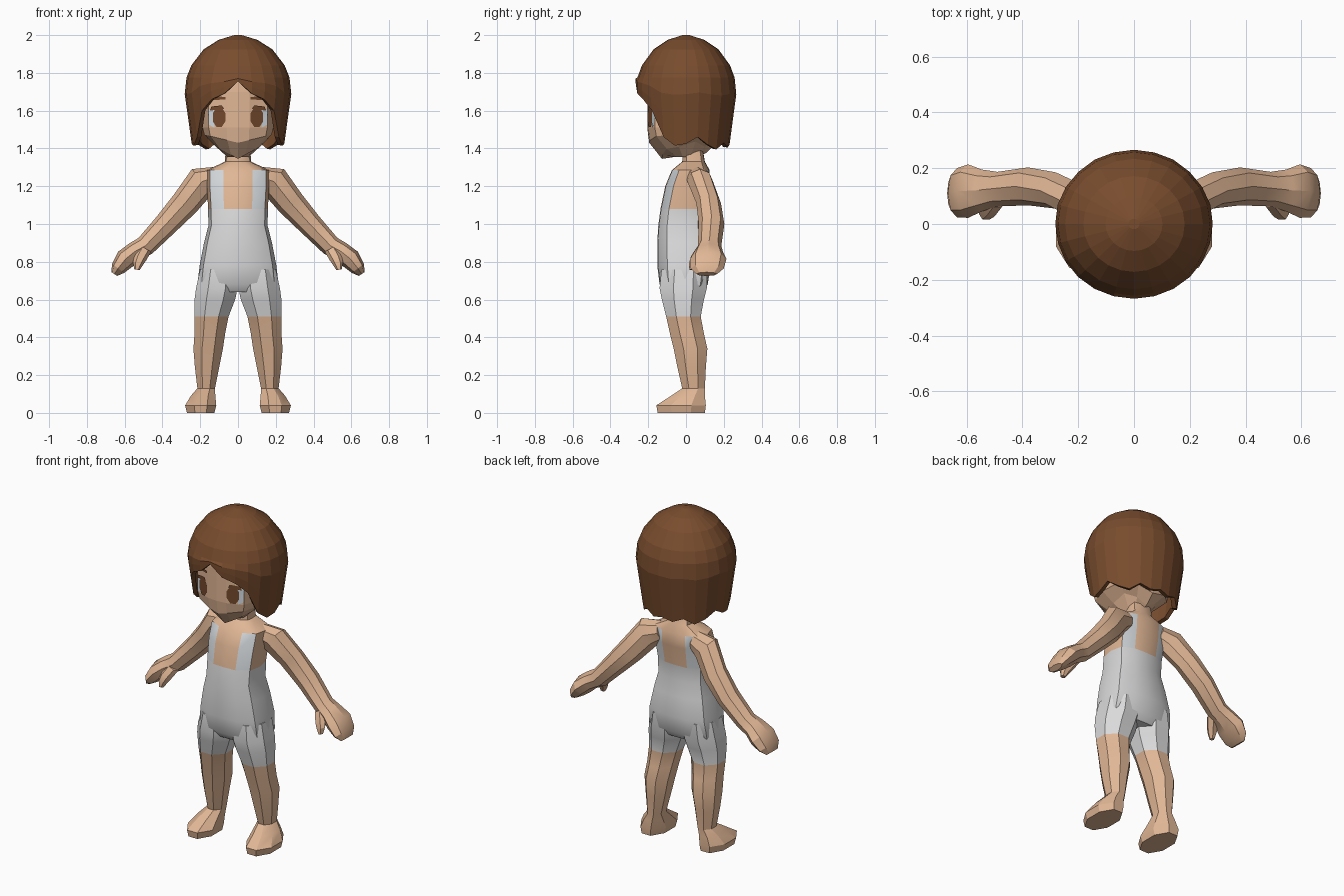
import bpy, bmesh, math
from mathutils import Vector
from mathutils.bvhtree import BVHTree

cube = bpy.data.objects.get("Cube")
if cube:
    bpy.data.objects.remove(cube)


def material(name, rgb):
    m = bpy.data.materials.new(name)
    m.use_nodes = True
    m.diffuse_color = (*rgb, 1)
    m.node_tree.nodes["Principled BSDF"].inputs["Base Color"].default_value = (*rgb, 1)
    return m


SKIN = material("skin", (0.75, 0.47, 0.30))
CLOTH = material("grey cloth", (0.70, 0.70, 0.71))
STRAP = material("strap grey", (0.64, 0.67, 0.69))
HAIR = material("brown hair", (0.19, 0.073, 0.027))
EYE = material("brown eye", (0.17, 0.065, 0.025))
WHITE = material("eye white", (0.62, 0.69, 0.74))


def make(name, bm, mats, rule=None, mirror=False, smooth=None):
    bmesh.ops.recalc_face_normals(bm, faces=bm.faces)
    if rule:
        for f in bm.faces:
            f.material_index = rule(f.calc_center_median())
    mesh = bpy.data.meshes.new(name)
    bm.to_mesh(mesh)
    bm.free()
    ob = bpy.data.objects.new(name, mesh)
    bpy.context.collection.objects.link(ob)
    for m in mats:
        mesh.materials.append(m)
    if mirror:
        ob.modifiers.new("mirror", "MIRROR").use_mirror_merge = False
    if smooth:
        bpy.ops.object.select_all(action="DESELECT")
        bpy.context.view_layer.objects.active = ob
        ob.select_set(True)
        bpy.ops.object.shade_smooth_by_angle(angle=math.radians(smooth))
    return ob


def loft(rings, caps=(True, True)):
    """Skin a list of equal-length closed rings."""
    bm = bmesh.new()
    rows = [[bm.verts.new(p) for p in ring] for ring in rings]
    n = len(rows[0])
    for a, b in zip(rows, rows[1:]):
        for i in range(n):
            j = (i + 1) % n
            bm.faces.new((a[i], a[j], b[j], b[i]))
    if caps[0]:
        bm.faces.new(rows[0])
    if caps[1]:
        bm.faces.new(rows[-1])
    return bm


def both_sides(half):
    """Complete a front-to-back half outline with its mirror image."""
    return half + [(-x, y, z) for x, y, z in reversed(half[1:-1])]


# Torso: one loft from hips to neck, straps and bare skin chosen by position
def torso_ring(z, w, f, b):
    mid, d = (f + b) / 2, (b - f) / 2
    outline = [(0, -1), (0.47, -0.97), (0.9, -0.62), (1, 0.05),
               (0.9, 0.7), (0.47, 0.97), (0, 1)]
    return both_sides([(x * w, mid + y * d, z) for x, y in outline])


torso = [(0.64, 0.20, -0.11, 0.09), (0.68, 0.215, -0.14, 0.115), (0.78, 0.203, -0.152, 0.13),
         (0.90, 0.18, -0.152, 0.115), (0.99, 0.157, -0.147, 0.10), (1.08, 0.158, -0.135, 0.10),
         (1.20, 0.165, -0.11, 0.12), (1.285, 0.165, -0.075, 0.125),
         (1.33, 0.07, -0.02, 0.10), (1.45, 0.06, -0.015, 0.08)]


def torso_colour(c):
    if c.z < 1.08:
        return 1
    return 2 if c.z < 1.285 and 0.08 < abs(c.x) < 0.135 else 0


make("torso", loft([torso_ring(*r) for r in torso]), [SKIN, CLOTH, STRAP], torso_colour, smooth=35)


# Legs: short trouser leg, calf and foot in one loft
def box_ring(z, x0, x1, y0, y1):
    k = 0.5 / math.cos(math.pi / 8)
    angles = [math.pi / 8 + i * math.pi / 4 for i in range(8)]
    return [((x0 + x1) / 2 + (x1 - x0) * k * math.cos(a),
             (y0 + y1) / 2 + (y1 - y0) * k * math.sin(a), z) for a in angles]


leg = [(0.0, 0.125, 0.27, -0.15, 0.10), (0.04, 0.115, 0.28, -0.157, 0.105),
       (0.09, 0.12, 0.25, -0.08, 0.10), (0.13, 0.122, 0.215, -0.02, 0.10),
       (0.24, 0.10, 0.228, -0.045, 0.105), (0.34, 0.08, 0.236, -0.065, 0.113),
       (0.42, 0.068, 0.230, -0.085, 0.095), (0.51, 0.05, 0.230, -0.105, 0.078),
       (0.60, 0.015, 0.230, -0.128, 0.095), (0.66, 0.002, 0.222, -0.14, 0.11),
       (0.76, 0.01, 0.20, -0.13, 0.11)]
make("leg", loft([box_ring(*r) for r in leg]), [SKIN, CLOTH],
     lambda c: int(c.z > 0.51), mirror=True, smooth=28)


# Arms and thumbs: rings swept along a path in the x-z plane
def sweep(path, n):
    rings = []
    for i, (x, y, z, r, ry) in enumerate(path):
        a, b = path[max(i - 1, 0)], path[min(i + 1, len(path) - 1)]
        t = Vector((b[0] - a[0], 0, b[2] - a[2])).normalized()
        side = Vector((-t.z, 0, t.x))
        rings.append([Vector((x, y, z)) + side * r * math.cos(q) + Vector((0, ry * math.sin(q), 0))
                      for q in [2 * math.pi * k / n for k in range(n)]])
    return loft(rings)


arm = [(0.11, 0.06, 1.25, 0.055, 0.06), (0.19, 0.075, 1.225, 0.085, 0.068),
       (0.28, 0.12, 1.11, 0.075, 0.065), (0.38, 0.135, 1.0, 0.064, 0.068),
       (0.49, 0.125, 0.885, 0.055, 0.062), (0.545, 0.12, 0.855, 0.052, 0.075),
       (0.595, 0.118, 0.815, 0.055, 0.096), (0.635, 0.112, 0.765, 0.04, 0.088),
       (0.655, 0.11, 0.735, 0.018, 0.055)]
thumb = [(0.49, 0.085, 0.87, 0.035, 0.03), (0.515, 0.055, 0.825, 0.034, 0.032),
         (0.53, 0.038, 0.79, 0.028, 0.025), (0.535, 0.03, 0.758, 0.014, 0.014)]
make("arm", sweep(arm, 8), [SKIN], mirror=True, smooth=28)
make("thumb", sweep(thumb, 6), [SKIN], mirror=True, smooth=28)

# Head: wedge chin, flat face, rounded skull
face = [(0, -0.205), (0.06, -0.2), (0.155, -0.165), (0.188, -0.06),
        (0.18, 0.08), (0.1, 0.16), (0, 0.17)]


def head_ring(s, z, rise=0.0, back=0.0):
    return both_sides([(x * s, y * s, z + rise * x * s + (back if y > 0 else 0)) for x, y in face])


head_rings = [head_ring(0.3, 1.355), head_ring(0.62, 1.345, 0.55, 0.03), head_ring(0.95, 1.43, 0.24),
              head_ring(1, 1.51), head_ring(1, 1.7), head_ring(0.95, 1.82), head_ring(0.5, 1.93)]
head_bm = loft(head_rings)
bmesh.ops.recalc_face_normals(head_bm, faces=head_bm.faces)
surface = BVHTree.FromBMesh(head_bm)
make("head", head_bm, [SKIN])


# Eyes and brows: thin plates laid on the face
def plate(name, points, mat, lift):
    bm = bmesh.new()
    verts = []
    for x, z in points:
        hit = surface.ray_cast(Vector((x, -1, z)), Vector((0, 1, 0)))[0]
        verts.append(bm.verts.new((x, hit.y - lift, z)))
    f = bm.faces.new(verts)
    f.normal_update()
    centre = f.calc_center_median()
    bmesh.ops.poke(bm, faces=[f])
    ob = make(name, bm, [mat], mirror=True)
    for p in ob.data.polygons:
        if p.normal.y > 0:
            p.flip()
    return ob


ring8 = [math.pi / 8 + k * math.pi / 4 for k in range(8)]
plate("iris", [(0.1 + 0.036 * math.cos(a), 1.565 + 0.056 * math.sin(a)) for a in ring8], EYE, 0.006)
plate("eye_white", [(0.125, 1.51), (0.153, 1.525), (0.156, 1.605), (0.125, 1.61)], WHITE, 0.003)
plate("eyelash", [(0.075, 1.61), (0.15, 1.60), (0.14, 1.622), (0.085, 1.628)], EYE, 0.008)
plate("eyebrow", [(0.065, 1.66), (0.14, 1.655), (0.125, 1.677), (0.065, 1.672)], EYE, 0.006)

# Hair: faceted dome with a jagged hem, parted at the centre of the fringe
hem = [1.755, 1.69, 1.66, 1.60, 1.46, 1.415, 1.425, 1.46, 1.42, 1.395, 1.43, 1.405, 1.42]
COLS = 24
dome = [(2.0, 0.07), (1.975, 0.36), (1.925, 0.64), (1.84, 0.87), (1.775, 0.96)]


def hair_point(k, z, s):
    a = 2 * math.pi * k / COLS
    return (0.284 * s * math.sin(a), -0.268 * s * math.cos(a), z)


hair_rings = [[hair_point(k, z, s) for k in range(COLS)] for z, s in dome]
for t in (0.25, 0.6, 1.0):
    ring = []
    for k in range(COLS):
        z = 1.775 + (hem[min(k, COLS - k)] - 1.775) * t
        ring.append(hair_point(k, z, min(1.0, 1 - 0.5 * (1.70 - z))))
    hair_rings.append(ring)
hair = make("hair", loft(hair_rings, (True, False)), [HAIR])
shell = hair.modifiers.new("thickness", "SOLIDIFY")
shell.thickness = 0.025
shell.offset = -1
